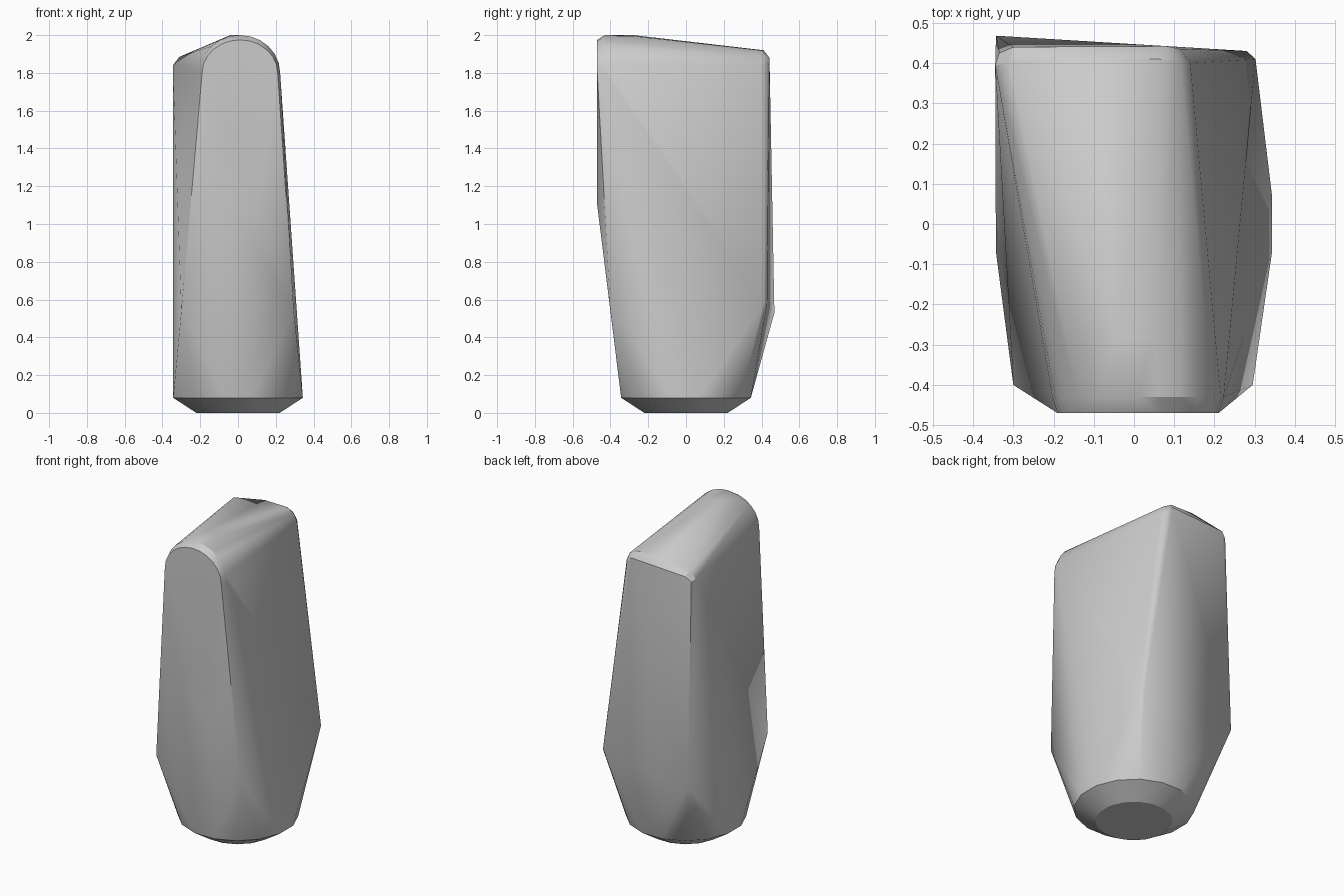
import bpy, bmesh
from math import cos, sin, pi

cube = bpy.data.objects.get("Cube")
if cube:
    bpy.data.objects.remove(cube, do_unlink=True)

grey = bpy.data.materials.new("plain_grey")
grey.use_nodes = True
colour = (0.6, 0.6, 0.6, 1)
grey.diffuse_color = colour
grey.node_tree.nodes["Principled BSDF"].inputs["Base Color"].default_value = colour


def ring(radius, z, sides=16):
    """Horizontal ring of points with a flat facing each axis."""
    return [(radius * cos((i + .5) * 2 * pi / sides),
             radius * sin((i + .5) * 2 * pi / sides), z) for i in range(sides)]


def arch(y, half_width, height, base=1.8, centre=0.01, steps=12):
    """Half-ellipse of points across the body at depth y."""
    return [(centre + half_width * cos(pi * i / steps), y,
             base + height * sin(pi * i / steps)) for i in range(steps + 1)]


# Tapered foot
points = ring(.225, 0) + ring(.35, .08)

# Shoulders above the foot
points += [(-.3, -.4, .54), (.295, -.4, .54),
           (-.343, .468, .53), (-.343, .44, .53),
           (.28, .43, .58), (.302, .41, .58)]

# Bulged front and its rounded top
points += [(-.07, -.47, 1.1), (.1, -.47, 1.1)]
points += arch(-.47, .2, .175)
points += arch(-.43, .213, .2)
points += [(-.04, -.28, 2), (.05, -.28, 1.995)]

# Skewed, bevelled back of the top
points += [(-.345, .395, 1.84), (-.31, .4, 1.885), (-.1, .41, 1.92),
           (.06, .41, 1.918), (.115, .405, 1.89), (.14, .4, 1.84),
           (-.335, .425, 1.83), (-.3, .44, 1.86), (.08, .442, 1.88),
           (.115, .435, 1.84)]

# Stretch one closed skin over all the points
bm = bmesh.new()
for p in points:
    bm.verts.new(p)
hull = bmesh.ops.convex_hull(bm, input=bm.verts)
loose = {g for g in hull["geom_interior"] + hull["geom_unused"]
         if isinstance(g, bmesh.types.BMVert) and not g.link_faces}
bmesh.ops.delete(bm, geom=list(loose), context='VERTS')
bmesh.ops.dissolve_limit(bm, angle_limit=.02, verts=bm.verts, edges=bm.edges)
bmesh.ops.recalc_face_normals(bm, faces=bm.faces)
mesh = bpy.data.meshes.new("tapered_body")
bm.to_mesh(mesh)
bm.free()
mesh.materials.append(grey)
body = bpy.data.objects.new("tapered_body", mesh)
bpy.context.collection.objects.link(body)

# Smooth shading with crisp edges
bpy.ops.object.select_all(action='DESELECT')
body.select_set(True)
bpy.context.view_layer.objects.active = body
bpy.ops.object.shade_smooth_by_angle(angle=pi / 6)
